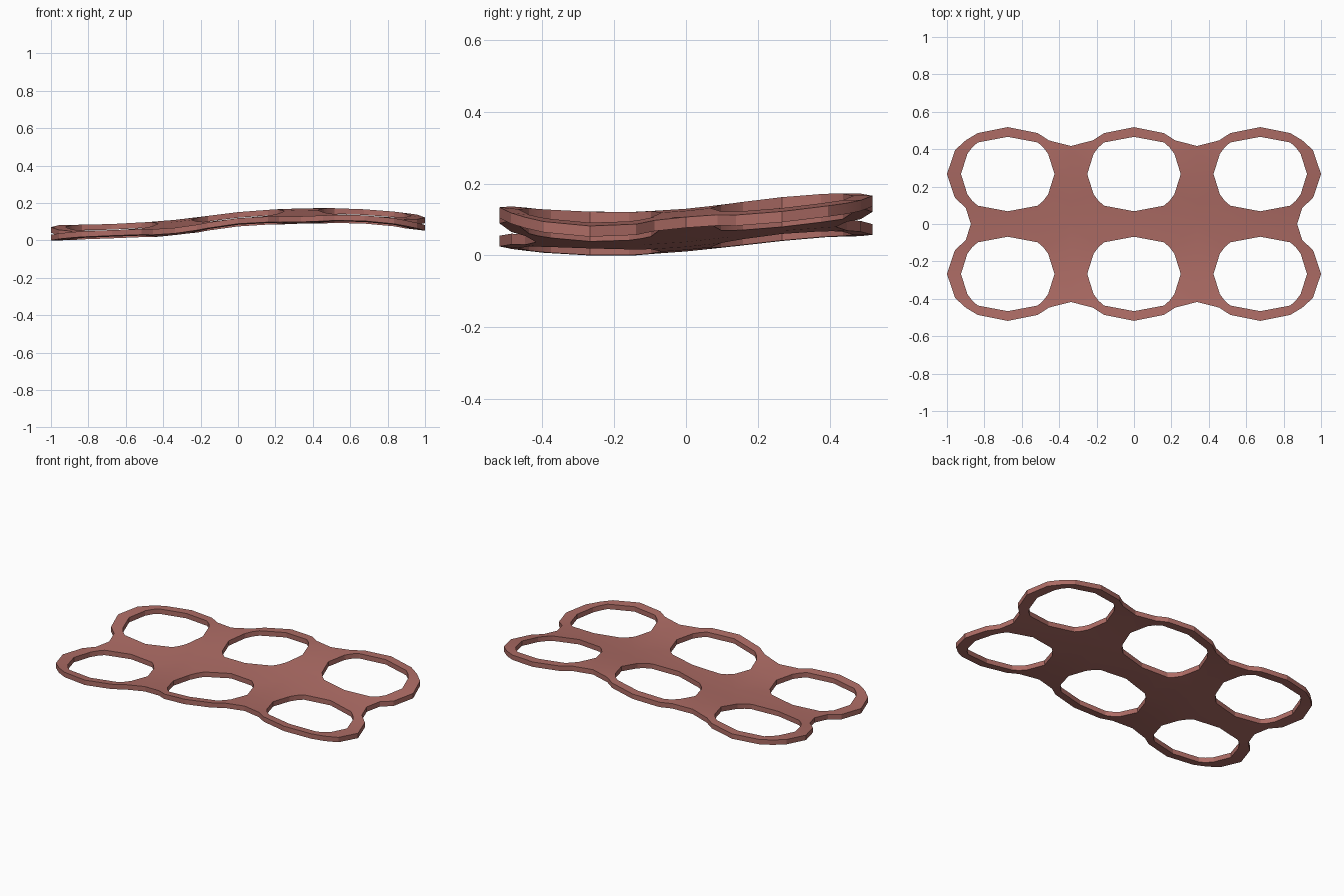
import bpy, bmesh, math

if "Cube" in bpy.data.objects:
    bpy.data.objects.remove(bpy.data.objects["Cube"])

THICK = 0.03
CX, CY = 0.675, 0.267          # ring spacing

# Quarter profiles around a ring centre, from +x axis to +y axis
HOLE = [(.25, 0), (.216, .108), (.19, .143), (.16, .169), (0, .199)]
FREE = [(.325, 0), (.282, .128), (.225, .18), (.16, .219), (0, .251)]
SIDE = [(CX/2, 0), (CX/2, .15), (.22, .18), (.16, .219), (0, .251)]
INNER = [(.325, 0), (.282, .128), (.225, .18), (.197, CY), (0, CY)]
BOTH = [(CX/2, 0), (CX/2, .15), (CX/2, CY), (.16, CY), (0, CY)]

# Sheet wave: height along x plus height along y
WAVE_X = [(-1, .085), (-.7, .09), (-.4, .106), (-.2, .13), (0, .155),
          (.2, .17), (.4, .177), (.6, .175), (.8, .162), (1, .137)]
WAVE_Y = [(-.52, -.035), (-.4, -.047), (-.27, -.054), (-.15, -.055), (0, -.045),
          (.1, -.034), (.2, -.021), (.3, -.01), (.4, -.003), (.52, -.003)]


def sample(table, t):
    t = min(max(t, table[0][0]), table[-1][0])
    for (a, p), (b, q) in zip(table, table[1:]):
        if t <= b:
            return p + (q - p) * (t - a) / (b - a)


def height(x, y):
    return sample(WAVE_X, x) + sample(WAVE_Y, y)


def loop(col, row, pick):
    """Closed 16-point loop made of four mirrored quarter profiles."""
    pts = []
    for sx, sy in ((1, 1), (-1, 1), (-1, -1), (1, -1)):
        quarter = pick(-1 <= col + sx <= 1, sy != row)
        if sx * sy < 0:
            quarter = quarter[::-1]
        pts += [(col*CX + sx*x, row*CY + sy*y) for x, y in quarter[:-1]]
    return pts


def border(side, inner):
    return (BOTH if inner else SIDE) if side else (INNER if inner else FREE)


# Six ring cells joined into one sheet
bm = bmesh.new()
for col in (-1, 0, 1):
    for row in (-1, 1):
        out, hole = [[bm.verts.new((x, y, height(x, y))) for x, y in loop(col, row, p)]
                     for p in (border, lambda s, i: HOLE)]
        for k in range(16):
            n = (k + 1) % 16
            bm.faces.new((out[k], out[n], hole[n], hole[k]))
bmesh.ops.remove_doubles(bm, verts=bm.verts, dist=0.001)

# Thickness
ext = bmesh.ops.extrude_face_region(bm, geom=bm.faces[:])
for v in ext["geom"]:
    if isinstance(v, bmesh.types.BMVert):
        v.co.z -= THICK
bmesh.ops.recalc_face_normals(bm, faces=bm.faces)
low = min(v.co.z for v in bm.verts)
for v in bm.verts:
    v.co.z -= low

mesh = bpy.data.meshes.new("six_ring_holder")
bm.to_mesh(mesh)
bm.free()
holder = bpy.data.objects.new("six_ring_holder", mesh)
bpy.context.collection.objects.link(holder)

mat = bpy.data.materials.new("dusty_red")
mat.diffuse_color = (.42, .15, .13, 1)
mat.use_nodes = True
mat.node_tree.nodes["Principled BSDF"].inputs["Base Color"].default_value = mat.diffuse_color
mesh.materials.append(mat)

bpy.context.view_layer.objects.active = holder
holder.select_set(True)
bpy.ops.object.shade_smooth_by_angle(angle=math.radians(15))
